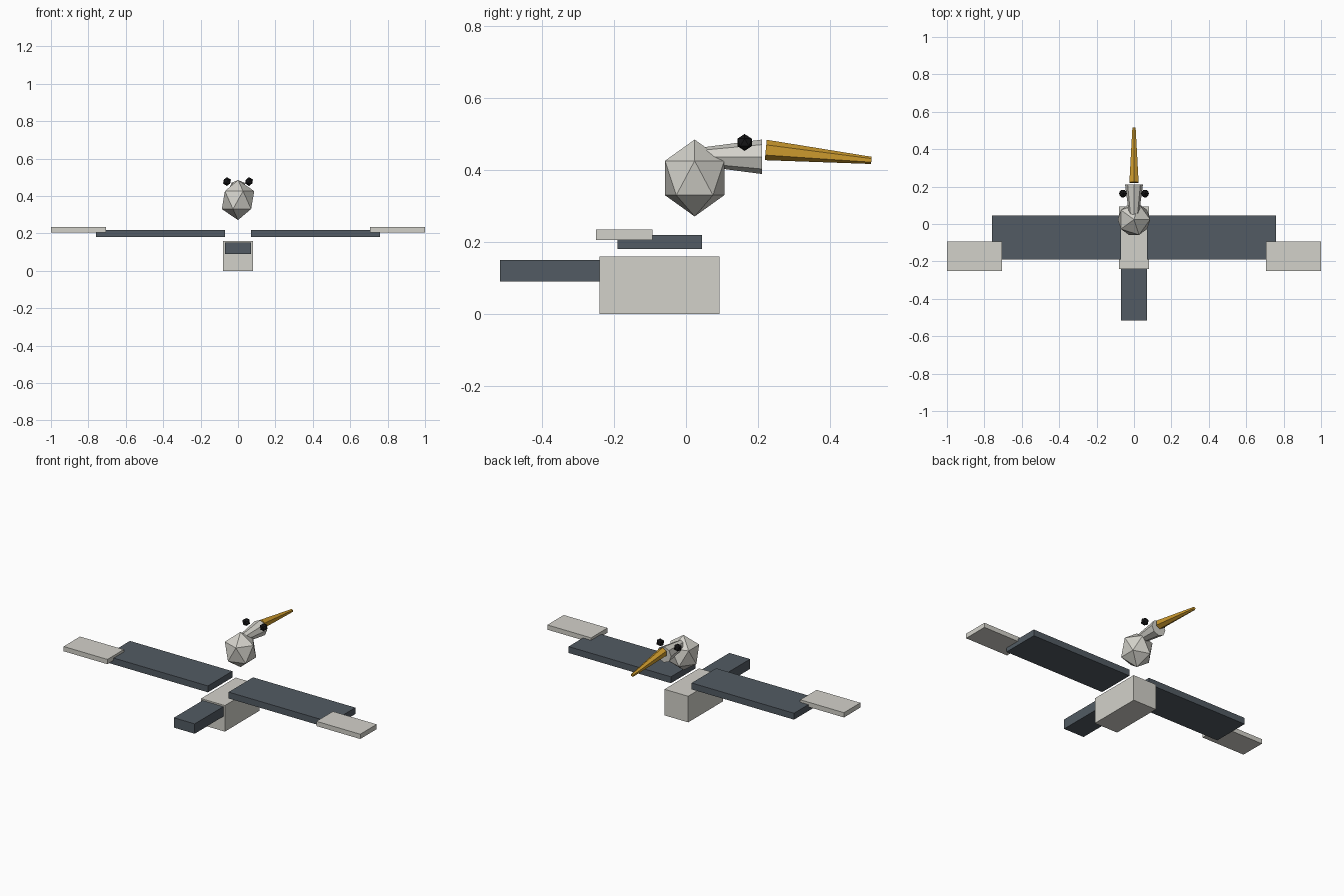
import bpy
import math

if "Cube" in bpy.data.objects:
    bpy.data.objects.remove(bpy.data.objects["Cube"], do_unlink=True)


def material(name, r, g, b):
    mat = bpy.data.materials.new(name)
    mat.use_nodes = True
    mat.diffuse_color = (r, g, b, 1)
    mat.node_tree.nodes["Principled BSDF"].inputs["Base Color"].default_value = (r, g, b, 1)
    return mat


pale = material("pale grey", 0.65, 0.64, 0.59)
slate = material("slate", 0.085, 0.105, 0.125)
amber = material("amber", 0.62, 0.33, 0.027)
black = material("black", 0.008, 0.008, 0.009)


def finish(name, mat):
    obj = bpy.context.object
    obj.name = name
    obj.data.name = name
    obj.data.materials.append(mat)
    return obj


def box(name, mat, x, y, z):
    """Box from (low, high) ranges on each axis."""
    ranges = (x, y, z)
    bpy.ops.mesh.primitive_cube_add(size=1, location=[(a + b) / 2 for a, b in ranges])
    bpy.context.object.scale = [b - a for a, b in ranges]
    return finish(name, mat)


def ball(name, mat, location, scale):
    """Plain twenty-sided ball."""
    bpy.ops.mesh.primitive_ico_sphere_add(subdivisions=1, radius=1, location=location)
    bpy.context.object.scale = scale
    return finish(name, mat)


def taper(name, mat, sides, start, end, r_start, r_end):
    """Tapered prism between two (y, z) points on the centre plane."""
    dy, dz = end[0] - start[0], end[1] - start[1]
    bpy.ops.mesh.primitive_cone_add(
        vertices=sides, radius1=r_start, radius2=r_end, depth=math.hypot(dy, dz),
        location=(0, (start[0] + end[0]) / 2, (start[1] + end[1]) / 2),
        rotation=(math.atan2(dz, dy) - math.pi / 2, 0, 0))
    return finish(name, mat)


# Body and tail
box("body", pale, (-0.08, 0.08), (-0.241, 0.093), (0, 0.159))
box("tail", slate, (-0.07, 0.07), (-0.517, -0.235), (0.09, 0.15))

# Head ball, face and beak
ball("head", pale, (0, 0.024, 0.378), (0.097, 0.097, 0.107))
taper("face", pale, 8, (0.03, 0.437), (0.212, 0.437), 0.024, 0.048)
taper("beak", amber, 6, (0.222, 0.456), (0.516, 0.427), 0.0285, 0.01)

# Wings, wing tips and eyes on both sides
for side, s in (("left", 1), ("right", -1)):
    box(side + "_wing", slate, sorted((0.07 * s, 0.76 * s)), (-0.19, 0.045), (0.18, 0.219))
    box(side + "_wing_tip", pale, sorted((0.705 * s, s)), (-0.251, -0.093), (0.205, 0.234))
    ball(side + "_eye", black, (0.059 * s, 0.163, 0.477), (0.0235,) * 3)
